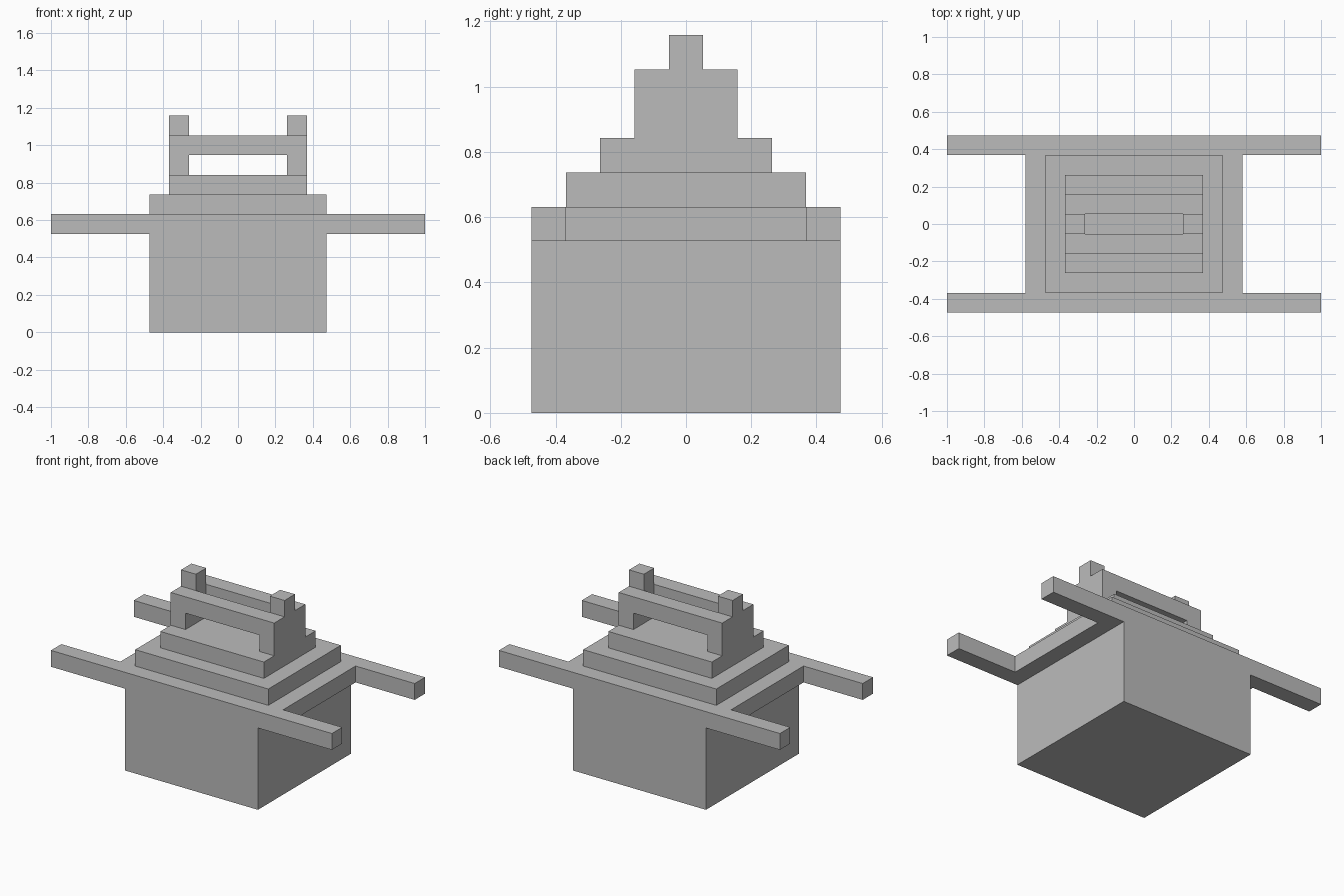
import bpy
import bmesh
from mathutils import Vector

cube = bpy.data.objects.get("Cube")
if cube:
    bpy.data.objects.remove(cube, do_unlink=True)

U = 2 / 19  # one block of the stepped grid; the long beams span 19 blocks

grey = bpy.data.materials.new("plain grey")
grey.use_nodes = True
COLOUR = (0.5, 0.5, 0.5, 1)
grey.diffuse_color = COLOUR
for node in grey.node_tree.nodes:
    if node.type == 'BSDF_PRINCIPLED':
        node.inputs["Base Color"].default_value = COLOUR


def prism(name, points, depth):
    """Extrude a closed outline, given in blocks, along a depth vector."""
    bm = bmesh.new()
    face = bm.faces.new([bm.verts.new(Vector(p) * U) for p in points])
    extruded = bmesh.ops.extrude_face_region(bm, geom=[face], use_keep_orig=True)["geom"]
    moved = [v for v in extruded if isinstance(v, bmesh.types.BMVert)]
    bmesh.ops.translate(bm, verts=moved, vec=Vector(depth) * U)
    bmesh.ops.recalc_face_normals(bm, faces=bm.faces)
    mesh = bpy.data.meshes.new(name)
    bm.to_mesh(mesh)
    bm.free()
    mesh.materials.append(grey)
    obj = bpy.data.objects.new(name, mesh)
    bpy.context.collection.objects.link(obj)
    return obj


def block(name, x0, x1, y0, y1, z0, z1):
    outline = [(x0, y0, z0), (x1, y0, z0), (x1, y1, z0), (x0, y1, z0)]
    return prism(name, outline, (0, 0, z1 - z0))


# Main body
block("body", -4.5, 4.5, -4.5, 4.5, 0, 5)

# Deck with a long beam running past each side
quarter = [(9.5, 4.5), (9.5, 3.5), (5.5, 3.5)]
right_half = quarter + [(x, -y) for x, y in reversed(quarter)]
deck = right_half + [(-x, y) for x, y in reversed(right_half)]
prism("deck_with_beams", [(x, y, 5) for x, y in deck], (0, 0, 1))

# Stepped roof
block("lower_step", -4.5, 4.5, -3.5, 3.5, 6, 7)
block("upper_step", -3.5, 3.5, -2.5, 2.5, 7, 8)

# Front and back arches with a slot between them
arch_half = [(2.5, 8), (3.5, 8), (3.5, 10)]
arch = [(2.5, 9)] + arch_half
arch += [(-x, z) for x, z in reversed(arch)]
for name, y in (("front_arch", -1.5), ("back_arch", 0.5)):
    prism(name, [(x, y, z) for x, z in arch], (0, 1, 0))

# Posts joining the arches and rising above them
for name, x in (("right_post", -3.5), ("left_post", 2.5)):
    block(name, x, x + 1, -0.5, 0.5, 8, 11)
